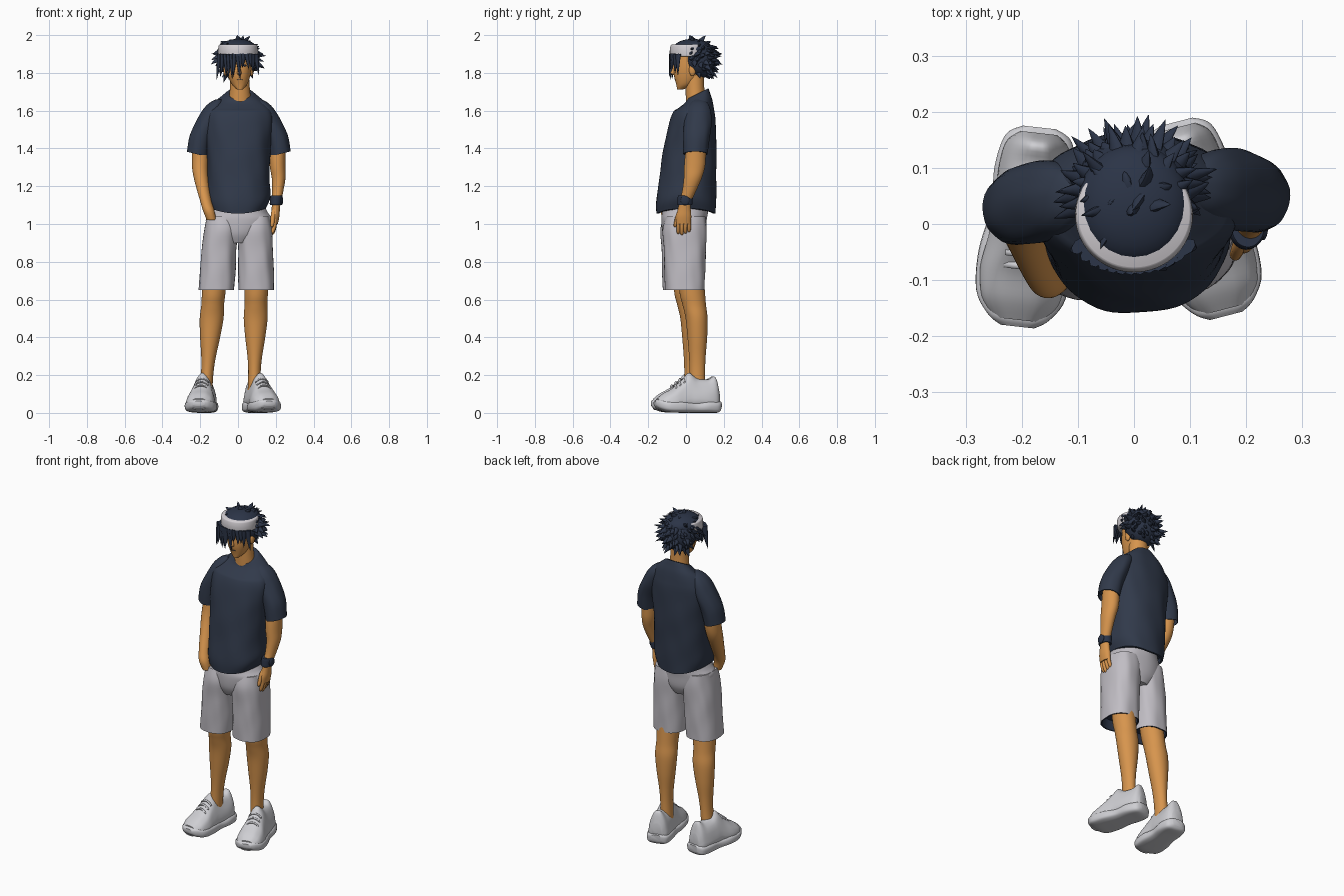
import bpy, bmesh, random
from math import sin, cos, pi, sqrt, radians, copysign
from mathutils import Vector, Matrix

random.seed(4)
if "Cube" in bpy.data.objects:
    bpy.data.objects.remove(bpy.data.objects["Cube"])


def material(name, r, g, b):
    m = bpy.data.materials.new(name)
    m.use_nodes = True
    m.diffuse_color = (r, g, b, 1)
    bsdf = m.node_tree.nodes["Principled BSDF"]
    bsdf.inputs["Base Color"].default_value = (r, g, b, 1)
    bsdf.inputs["Roughness"].default_value = 0.8
    return m


skin = material("warm skin", .68, .3, .075)
navy = material("navy cloth", .03, .041, .068)
dark = material("dark navy hair", .024, .034, .062)
grey = material("light grey cloth", .53, .51, .55)
white = material("off white shoe", .62, .62, .65)
cream = material("pale headband", .66, .63, .66)


def finish(name, bm, mats):
    bmesh.ops.recalc_face_normals(bm, faces=bm.faces)
    me = bpy.data.meshes.new(name)
    bm.to_mesh(me)
    bm.free()
    for m in mats:
        me.materials.append(m)
    ob = bpy.data.objects.new(name, me)
    bpy.context.collection.objects.link(ob)
    return ob


def smooth_rows(rings, sub):
    """Catmull-Rom interpolation between rings."""
    rows = []
    for i in range(len(rings) - 1):
        a, b, c, d = (rings[min(max(i + k, 0), len(rings) - 1)] for k in (-1, 0, 1, 2))
        for j in range(sub):
            t = j / sub
            rows.append([q + .5 * t * (r - p + t * (2*p - 5*q + 4*r - s + t * (3*(q - r) + s - p)))
                         for p, q, r, s in zip(a, b, c, d)])
    return rows + [list(rings[-1])]


def loft(name, rings, *mats, n=32, power=2, fold=0, hollow=0, warp=None, sub=5):
    """Skin rings (z, x, y, radius x, radius y) into a closed form."""
    rows = smooth_rows(rings, sub)
    if hollow:
        z, x, y, rx, ry = rows[0]
        rows.insert(0, [z, x, y, rx * .93, ry * .93])
        rows.insert(0, [z + hollow, x, y, rx * .9, ry * .9])
    bm = bmesh.new()
    loops = []
    for z, x, y, rx, ry in rows:
        loop = []
        for k in range(n):
            a = 2 * pi * k / n
            c, s = cos(a), sin(a)
            f = 1 + fold * (sin(7*a + 19*z) + .7 * sin(4*a - 31*z) + .5 * sin(11*a + 8*z))
            p = Vector((x + f * rx * copysign(abs(c) ** (2 / power), c),
                        y + f * ry * copysign(abs(s) ** (2 / power), s), z))
            loop.append(bm.verts.new(warp(p) if warp else p))
        loops.append(loop)
    for i, (lo, hi) in enumerate(zip(loops, loops[1:])):
        for k in range(n):
            f = bm.faces.new((lo[k], lo[k - 1], hi[k - 1], hi[k]))
            f.material_index = int(len(mats) > 1 and i < 2)
    bm.faces.new(loops[0]).material_index = len(mats) - 1
    bm.faces.new(loops[-1])
    return finish(name, bm, mats)


def ball(name, loc, size, mat):
    bm = bmesh.new()
    bmesh.ops.create_uvsphere(bm, u_segments=24, v_segments=16, radius=1,
                              matrix=Matrix.Translation(loc) @ Matrix.Diagonal((*size, 1)))
    return finish(name, bm, [mat])


# Shirt body with raised side hem and sloping collar
def shirt_warp(p):
    hem = max(0, 1 - (p.z - 1.05) / .15)
    neck = min(1, max(0, (p.z - 1.6) / .09))
    return p + Vector((0, 0, .03 * hem * (p.x / .15) ** 2 + .5 * neck * (p.y - .065)))


loft("shirt_body", [(1.055, 0, 0, .147, .157), (1.12, .005, 0, .165, .158),
     (1.25, .003, .01, .165, .15), (1.38, .003, .02, .168, .142), (1.5, .003, .03, .178, .128),
     (1.58, .005, .04, .178, .113), (1.635, .007, .052, .145, .09),
     (1.67, .01, .062, .1, .066), (1.692, .01, .062, .07, .057)],
     navy, n=64, power=2.3, fold=.007, hollow=.03, warp=shirt_warp, sub=6)

# Sleeves
for side, s, dx, dy in (("left", 1, 0, 0), ("right", -1, .008, -.022)):
    loft(side + "_sleeve", [(1.365, s*.222 + dx, .05 + dy, .056, .064),
         (1.45, s*.207 + dx, .055 + dy, .058, .07), (1.53, s*.175 + dx, .062 + dy, .058, .073),
         (1.6, s*.145 + dx, .067 + dy, .052, .064), (1.64, s*.125 + dx, .07 + dy, .036, .045),
         (1.66, s*.11 + dx, .07 + dy, .014, .02)],
         navy, fold=.01, hollow=.03,
         warp=lambda p: p + Vector((0, 0, .25 * max(0, abs(p.x) - .2))))

# Arms: the left hangs, the right reaches into a pocket
loft("left_arm", [(1.45, .21, .06, .043, .05), (1.36, .208, .05, .043, .055),
     (1.3, .21, .045, .041, .055), (1.24, .215, .035, .036, .047), (1.17, .21, .015, .029, .036),
     (1.12, .203, -.004, .026, .031)], skin)
loft("right_arm", [(1.02, -.14, -.1, .025, .025), (1.07, -.155, -.1, .03, .032),
     (1.12, -.17, -.078, .03, .035), (1.2, -.188, -.032, .035, .042), (1.28, -.2, .008, .041, .05),
     (1.35, -.2, .027, .044, .052), (1.45, -.2, .035, .043, .05)], skin)

# Left hand
loft("left_palm", [(1.0, .194, -.013, .017, .038), (1.04, .197, -.012, .022, .04),
     (1.08, .2, -.009, .022, .034), (1.13, .204, -.004, .023, .03)], skin)
for i in range(4):
    y, low = -.041 + .019 * i, .94 + .008 * abs(i - 1)
    loft("left_finger_%d" % (i + 1), [(low, .178, y, .004, .004), (low + .01, .182, y, .01, .009),
         (low + .04, .192, y, .011, .01), (1.03, .196, y, .012, .011)], skin, n=12)
loft("left_thumb", [(.985, .18, -.058, .005, .005), (1.0, .181, -.055, .01, .01),
     (1.05, .187, -.04, .013, .013), (1.08, .194, -.025, .014, .014)], skin, n=12)

# Watch
loft("watch_strap", [(1.1, .2, -.006, .029, .037), (1.108, .2, -.006, .032, .04),
     (1.142, .203, -.004, .032, .04), (1.15, .203, -.004, .029, .037)], dark)
ball("watch_case", (.23, -.005, 1.125), (.009, .024, .026), dark)

# Shorts, with a dark lining visible inside each leg
loft("shorts_hips", [(.9, -.002, -.01, .08, .09), (.95, 0, -.01, .15, .112),
     (1.02, .004, -.01, .176, .12), (1.06, .003, -.005, .155, .122), (1.1, .003, 0, .135, .12)],
     grey, n=48, fold=.006)
for side, low_x, mid_x, top_x, y in (("left", .096, .093, .09, -.006), ("right", -.115, -.1, -.086, -.018)):
    loft(side + "_shorts_leg", [(.65, low_x, y, .094, .104), (.75, (low_x + mid_x) / 2, y, .094, .108),
         (.87, mid_x, y, .092, .112), (.97, top_x, y, .092, .116), (1.04, top_x, y + .005, .08, .105)],
         grey, dark, n=48, power=2.4, fold=.009, hollow=.06)

# Bare legs
for side, top_x, low_x, y in (("left", .096, .085, 0), ("right", -.13, -.17, -.028)):
    shape = [(.12, .06, .034, .042), (.22, .06, .033, .041), (.3, .06, .039, .044),
             (.4, .06, .053, .052), (.5, .056, .063, .058), (.57, .044, .06, .062),
             (.63, .034, .062, .067), (.74, .025, .065, .068)]
    loft(side + "_leg", [(z, low_x + (top_x - low_x) * (z - .12) / .5, y + cy, rx, ry)
                         for z, cy, rx, ry in shape], skin)

# Chunky shoes: lofted from heel to toe, then turned into place
for side, heel, toe in (("left", (.075, .182), (.165, -.165)), ("right", (-.168, .172), (-.208, -.183))):
    start = Vector((*heel, 0))
    ahead = (Vector((*toe, 0)) - start).normalized()
    across = Vector((-ahead.y, ahead.x, 0))

    def place(x, u, h):
        return start + ahead * u + across * x + Vector((0, 0, h))

    def upper_warp(p):
        w = 1 - .52 * min(1, max(0, (p.y - .05) / .15))
        return place(p.x * w, p.z, p.y)

    loft(side + "_shoe_upper", [(.01, 0, .07, .035, .05), (.03, 0, .1, .06, .092),
         (.07, 0, .097, .07, .08), (.13, 0, .1, .072, .083), (.172, 0, .108, .072, .102),
         (.21, 0, .09, .075, .085), (.26, 0, .07, .08, .062), (.31, 0, .058, .071, .046),
         (.345, 0, .047, .045, .03)], white, power=2.5, fold=.01, warp=upper_warp)
    loft(side + "_shoe_sole", [(0, 0, .04, .03, .02), (.02, 0, .032, .06, .031),
         (.08, 0, .033, .073, .033), (.15, 0, .029, .07, .029), (.23, 0, .033, .084, .032),
         (.3, 0, .036, .08, .031), (.34, 0, .046, .055, .026), (.357, 0, .05, .03, .012)],
         white, power=3.2, fold=.008, warp=lambda p: place(p.x, p.z, p.y))
    for i in range(3):
        u, h = .205 + .022 * i, .18 - .017 * i
        loft("%s_shoe_lace_%d" % (side, i + 1), [(x, 0, 0, .006, .005) for x in (-.036, 0, .036)],
             white, n=8, warp=lambda p: place(p.z, u + p.x, h + p.y - 14 * p.z ** 2))

# Neck, head and face
loft("neck", [(1.64, .01, .055, .062, .055), (1.7, .01, .048, .054, .05), (1.79, .008, .045, .05, .05)], skin)
loft("head", [(1.713, .01, -.03, .016, .017), (1.74, .008, -.006, .041, .046),
     (1.79, .005, .013, .061, .077), (1.85, .003, .028, .071, .092),
     (1.92, 0, .035, .07, .09), (1.955, 0, .035, .045, .06)], skin, power=2.2)
loft("nose", [(1.79, .007, -.062, .008, .01), (1.8, .007, -.068, .012, .015),
     (1.82, .006, -.064, .008, .011), (1.85, .005, -.058, .006, .006)], skin, n=16)
ball("mouth", (.009, -.057, 1.764), (.014, .005, .002), dark)
for side, s in (("left", 1), ("right", -1)):
    ball(side + "_ear", (.003 + s * .069, .034, 1.815), (.012, .018, .032), skin)
    ball(side + "_eye", (.004 + s * .028, -.055, 1.84), (.013, .006, .006), dark)

# Headband
loft("headband", [(1.887, 0, .016, .1, .096), (1.893, 0, .016, .104, .101), (1.92, 0, .016, .105, .102),
     (1.943, 0, .018, .103, .1), (1.949, 0, .018, .099, .095)], cream, n=64)

# Hair mass and tufts
ball("hair_back", (0, .07, 1.87), (.103, .085, .1), dark)
ball("hair_top", (0, .036, 1.925), (.1, .106, .055), dark)
hair = bmesh.new()


def tuft(base, way, length, radius, bend):
    way = way.normalized()
    u = way.orthogonal().normalized()
    v = way.cross(u)
    last = None
    for j in range(6):
        t = j / 6
        mid = base + way * length * t + bend * t * t
        r = radius * (1 - t) ** .8
        ring = [hair.verts.new(mid + r * (u * cos(k * pi / 4) + .65 * v * sin(k * pi / 4))) for k in range(8)]
        if last:
            for k in range(8):
                hair.faces.new((last[k - 1], last[k], ring[k], ring[k - 1]))
        else:
            hair.faces.new(ring)
        last = ring
    tip = hair.verts.new(base + way * length + bend)
    for k in range(8):
        hair.faces.new((last[k - 1], last[k], tip))


def jitter(amount):
    return Vector([random.uniform(-amount, amount) for _ in range(3)])


count = 150
for i in range(count):
    dz = 1 - 2 * (i + .5) / count
    w, a = sqrt(1 - dz * dz), i * 2.39996
    d = Vector((w * cos(a), w * sin(a), dz))
    on_face = (d.y < -.3 and dz < .72) or (d.y < .1 and dz < -.25) or dz < -.85
    if on_face:
        continue
    base = Vector((0, .05, 1.875)) + Vector((d.x * .088, d.y * .085, dz * .085))
    way = d * .6 + Vector((d.x, d.y, -.3)) * .55 + jitter(.3)
    tuft(base, way, random.uniform(.04, .062), .022, Vector((0, 0, -.008)) + jitter(.012))

# Fringe: longer over one side of the face
for i in range(13):
    x = -.102 + .0168 * i
    edge = sqrt(1 - (x / .125) ** 2)
    low = 1.77 if x < 0 else 1.822 if x < .075 else 1.785
    base = Vector((x * .95, .012 - .088 * edge, 1.9))
    tip = Vector((x + random.uniform(-.012, .012), .01 - .095 * edge, low + random.uniform(-.012, .01)))
    tuft(base, tip - base, (tip - base).length, .018, jitter(.006))

for v in hair.verts:
    v.co.z = min(v.co.z, 2)
finish("hair_tufts", hair, [dark])

# Smooth shading with crisp rims
for ob in bpy.context.scene.objects:
    ob.select_set(ob.type == "MESH")
    if ob.type == "MESH":
        bpy.context.view_layer.objects.active = ob
bpy.ops.object.shade_smooth_by_angle(angle=radians(45))
